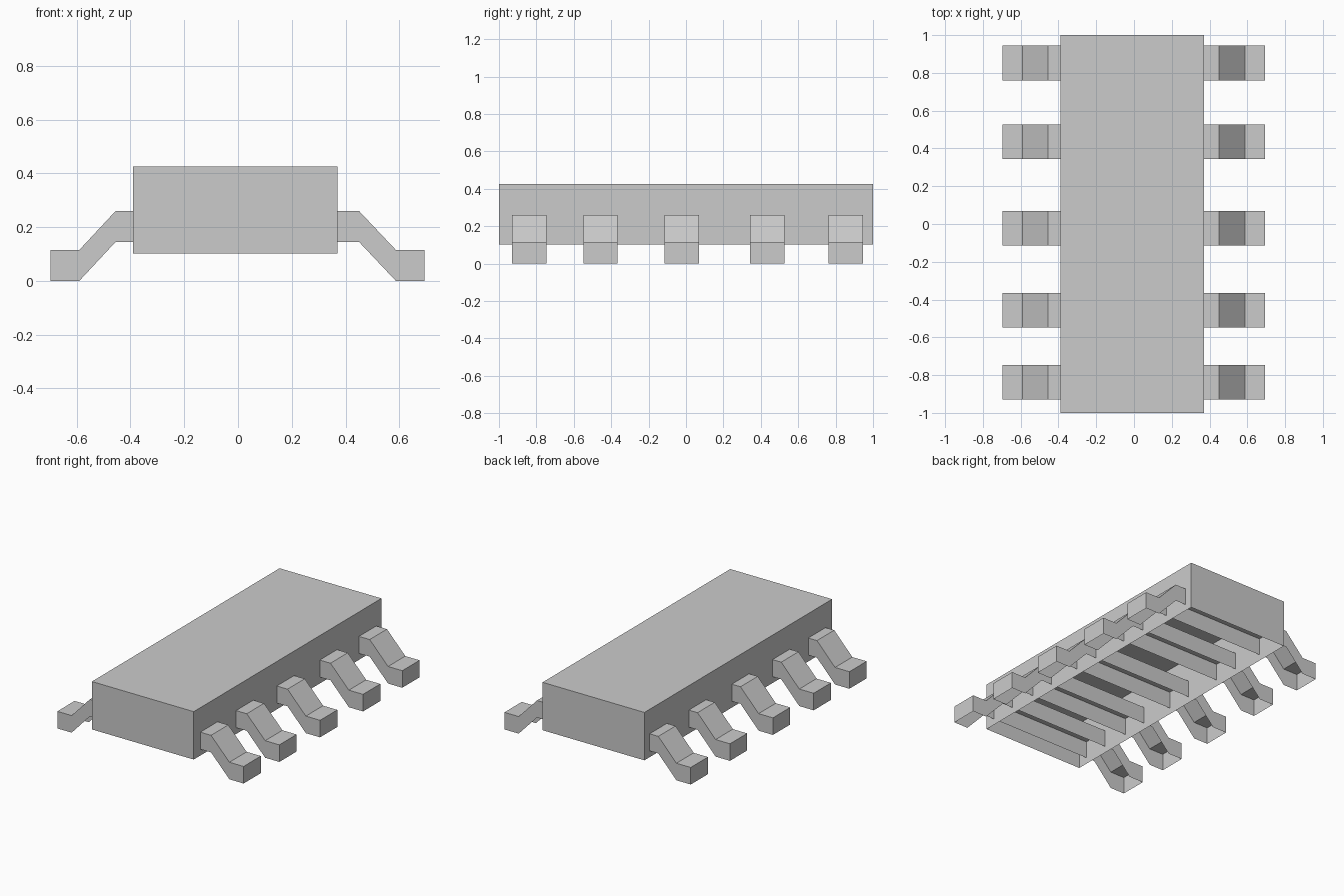
import bpy
import bmesh

if "Cube" in bpy.data.objects:
    bpy.data.objects.remove(bpy.data.objects["Cube"])


def open_shell(name, strip, y0, y1, drop):
    """Sweep an x-z strip along y, then pull it down into a shell open underneath."""
    bm = bmesh.new()
    rows = [[bm.verts.new((x, y, z)) for x, z in strip] for y in (y0, y1)]
    top = [bm.faces.new((rows[0][i], rows[0][i + 1], rows[1][i + 1], rows[1][i]))
           for i in range(len(strip) - 1)]
    rim = [e for e in bm.edges if e.is_boundary]
    new = bmesh.ops.extrude_edge_only(bm, edges=rim)["geom"]
    for v in new:
        if isinstance(v, bmesh.types.BMVert):
            v.co.z -= drop
    bmesh.ops.recalc_face_normals(bm, faces=bm.faces)
    if top[0].normal.z < 0:
        bmesh.ops.reverse_faces(bm, faces=bm.faces)
    mesh = bpy.data.meshes.new(name)
    bm.to_mesh(mesh)
    bm.free()
    obj = bpy.data.objects.new(name, mesh)
    bpy.context.collection.objects.link(obj)
    return obj


# Chip body: box with an open underside
open_shell("chip_body", [(-0.39, 0.425), (0.37, 0.425)], -1.0, 1.0, 0.323)

# Pin pairs: bent channels running right through the body
PIN = [(-0.697, 0.115), (-0.59, 0.115), (-0.455, 0.26),
       (0.45, 0.26), (0.587, 0.115), (0.693, 0.115)]
for i, y in enumerate((-0.838, -0.457, -0.023, 0.435, 0.853)):
    open_shell(f"pin_pair_{i + 1}", PIN, y - 0.092, y + 0.092, 0.115)
